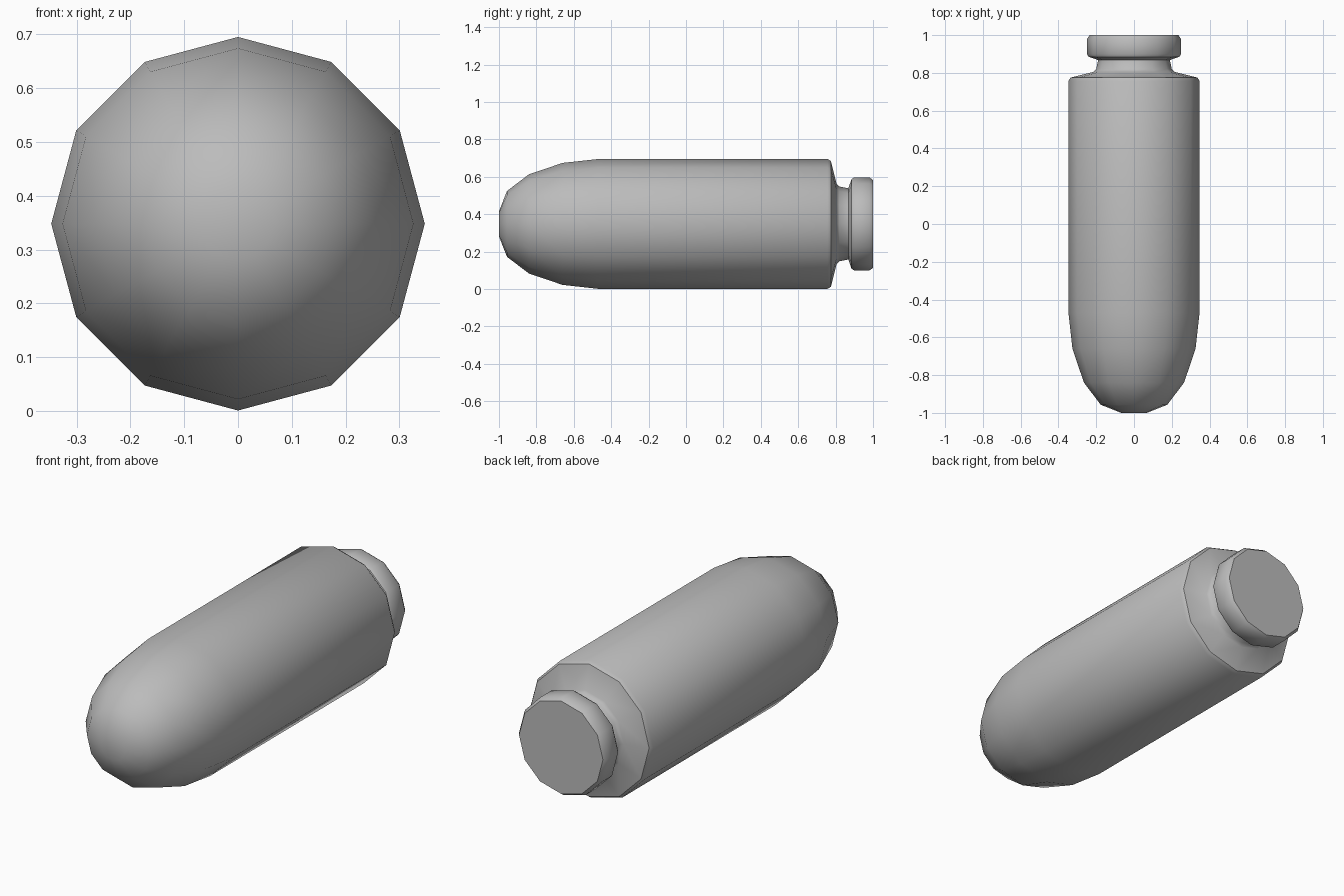
import bpy, math

cube = bpy.data.objects.get("Cube")
if cube:
    bpy.data.objects.remove(cube, do_unlink=True)

SIDES = 12
AXIS_Z = 0.348

grey = bpy.data.materials.new("plain grey")
grey.use_nodes = True
colour = (0.5, 0.5, 0.5, 1)
grey.diffuse_color = colour
grey.node_tree.nodes["Principled BSDF"].inputs["Base Color"].default_value = colour


def lathe(name, profile):
    """Turn (y, radius) pairs around the long axis, with flat end caps."""
    verts, faces = [], []
    for y, r in profile:
        for i in range(SIDES):
            a = math.tau * i / SIDES
            verts.append((r * math.cos(a), y, AXIS_Z + r * math.sin(a)))
    for k in range(len(profile) - 1):
        for i in range(SIDES):
            j = (i + 1) % SIDES
            b, t = k * SIDES, (k + 1) * SIDES
            faces.append((b + i, b + j, t + j, t + i))
    faces.append(tuple(reversed(range(SIDES))))
    last = (len(profile) - 1) * SIDES
    faces.append(tuple(range(last, last + SIDES)))
    mesh = bpy.data.meshes.new(name)
    mesh.from_pydata(verts, [], [tuple(reversed(f)) for f in faces])
    mesh.materials.append(grey)
    obj = bpy.data.objects.new(name, mesh)
    bpy.context.collection.objects.link(obj)
    bpy.ops.object.select_all(action="DESELECT")
    obj.select_set(True)
    bpy.context.view_layer.objects.active = obj
    # make every face point outward, then smooth the shallow edges
    bpy.ops.object.mode_set(mode="EDIT")
    bpy.ops.mesh.select_all(action="SELECT")
    bpy.ops.mesh.normals_make_consistent(inside=False)
    bpy.ops.object.mode_set(mode="OBJECT")
    bpy.ops.object.shade_smooth_by_angle(angle=math.radians(40))
    return obj


# Rounded nose, straight barrel, bevelled shoulder, neck and rim
lathe("capsule_body", [
    (-1.0, 0.067), (-0.957, 0.176), (-0.84, 0.265), (-0.66, 0.326), (-0.47, 0.347),
    (0.757, 0.347), (0.775, 0.336), (0.805, 0.215), (0.82, 0.2),
    (0.868, 0.19), (0.885, 0.24), (0.9, 0.249), (0.98, 0.249), (1.0, 0.235)])
